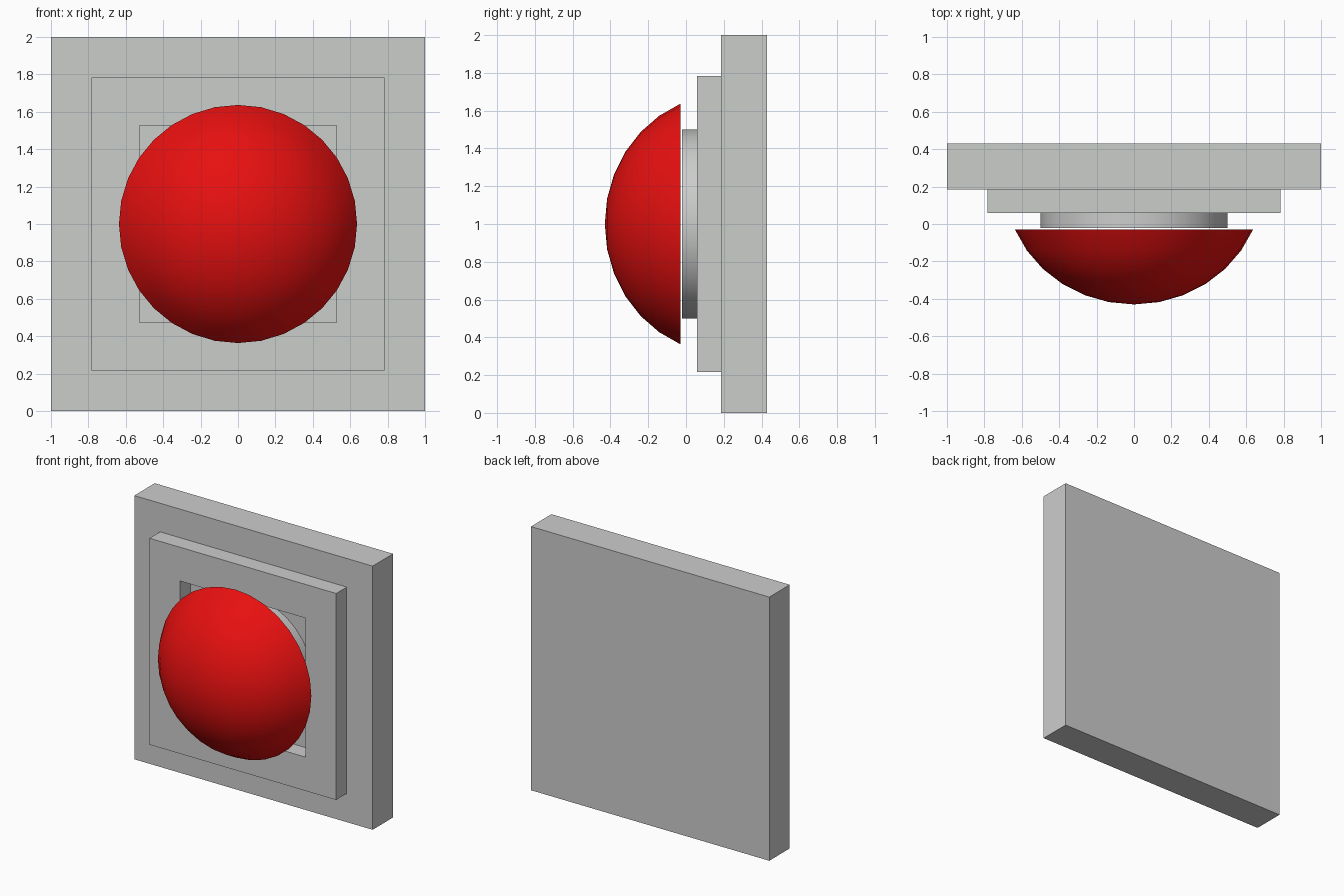
import bpy
import bmesh
from math import sin, cos, tau, radians
from mathutils import Matrix

if "Cube" in bpy.data.objects:
    bpy.data.objects.remove(bpy.data.objects["Cube"], do_unlink=True)

CENTRE_Z = 1.0


def make_material(name, colour):
    mat = bpy.data.materials.new(name)
    mat.use_nodes = True
    mat.diffuse_color = colour
    mat.node_tree.nodes["Principled BSDF"].inputs["Base Color"].default_value = colour
    return mat


grey = make_material("light grey", (0.6, 0.61, 0.6, 1))
red = make_material("bright red", (0.8, 0.005, 0.005, 1))


def finish(bm, name, mat, smooth=False):
    bmesh.ops.recalc_face_normals(bm, faces=bm.faces)
    mesh = bpy.data.meshes.new(name)
    bm.to_mesh(mesh)
    bm.free()
    mesh.materials.append(mat)
    obj = bpy.data.objects.new(name, mesh)
    bpy.context.collection.objects.link(obj)
    if smooth:
        bpy.ops.object.select_all(action="DESELECT")
        obj.select_set(True)
        bpy.context.view_layer.objects.active = obj
        bpy.ops.object.shade_smooth_by_angle(angle=radians(35))
    return obj


def square_ring(bm, half, y):
    return [bm.verts.new((sx * half, y, CENTRE_Z + sz * half))
            for sx, sz in ((-1, -1), (1, -1), (1, 1), (-1, 1))]


def bridge(bm, a, b):
    n = len(a)
    for i in range(n):
        j = (i + 1) % n
        bm.faces.new((a[i], a[j], b[j], b[i]))


# Back panel
bm = bmesh.new()
front, back = square_ring(bm, 1.0, 0.185), square_ring(bm, 1.0, 0.43)
bridge(bm, front, back)
bm.faces.new(front)
bm.faces.new(back)
finish(bm, "back_panel", grey)

# Raised square frame with a square opening
bm = bmesh.new()
rings = [square_ring(bm, half, y) for half, y in
         ((0.783, 0.185), (0.783, 0.058), (0.527, 0.058), (0.527, 0.185))]
for i in range(4):
    bridge(bm, rings[i], rings[(i + 1) % 4])
finish(bm, "raised_frame", grey)

# Round button stem
bm = bmesh.new()
y_front, y_back = -0.022, 0.185
place = (Matrix.Translation((0, (y_front + y_back) / 2, CENTRE_Z))
         @ Matrix.Rotation(radians(90), 4, "X"))
bmesh.ops.create_cone(bm, cap_ends=True, segments=32, radius1=0.5, radius2=0.5,
                      depth=y_back - y_front, matrix=place)
finish(bm, "button_stem", grey, smooth=True)

# Domed button cap
bm = bmesh.new()
SEGMENTS, RINGS = 32, 6
tip = bm.verts.new((0, -0.43, CENTRE_Z))
previous = None
for k in range(1, RINGS + 1):
    a = k * tau / SEGMENTS
    r, y = 0.689 * sin(a), 0.218 - 0.648 * cos(a)
    ring = [bm.verts.new((r * cos(tau * i / SEGMENTS), y,
                          CENTRE_Z + r * sin(tau * i / SEGMENTS)))
            for i in range(SEGMENTS)]
    if previous:
        bridge(bm, previous, ring)
    else:
        for i in range(SEGMENTS):
            bm.faces.new((tip, ring[i], ring[(i + 1) % SEGMENTS]))
    previous = ring
bm.faces.new(previous)
finish(bm, "button_dome", red, smooth=True)
